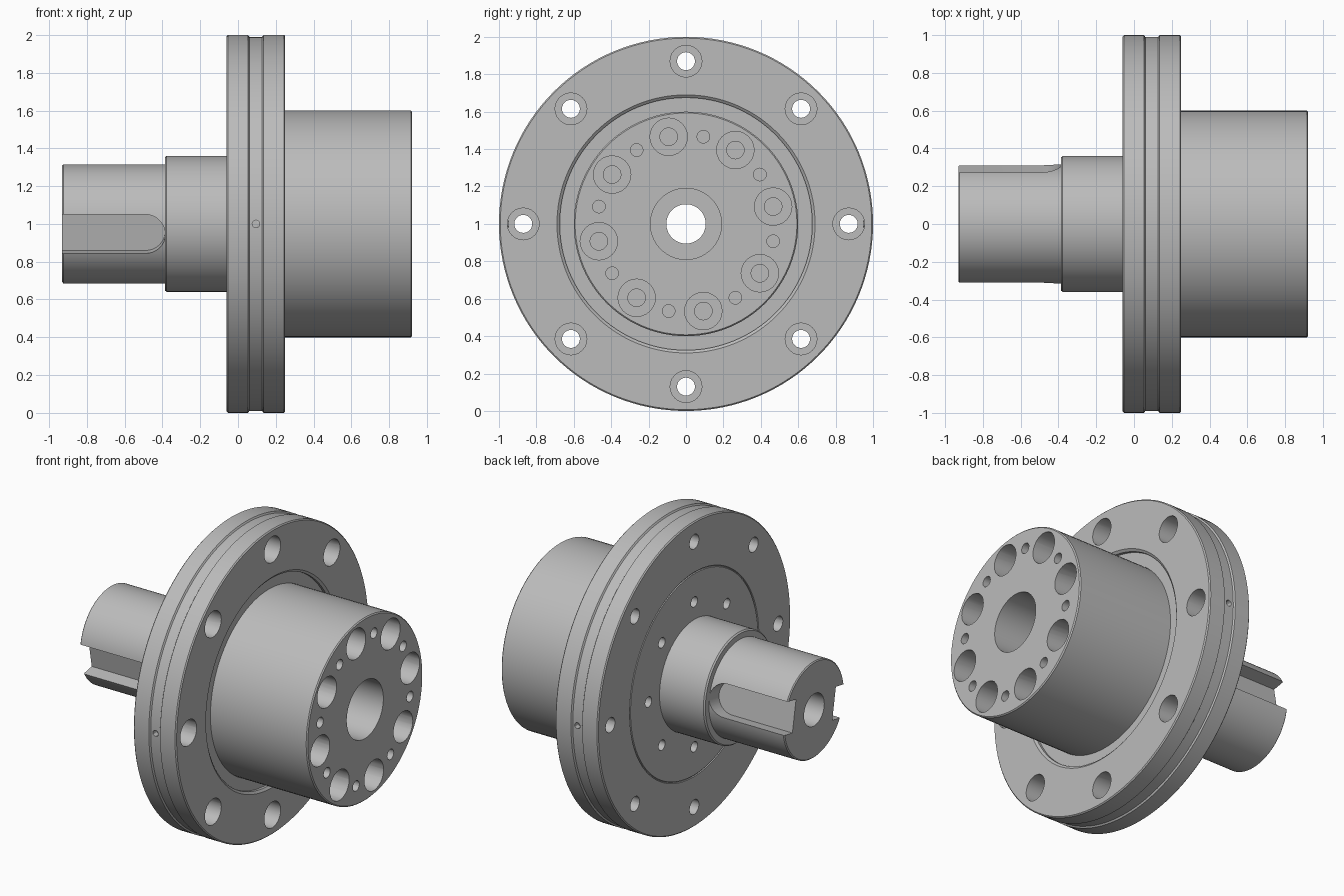
import bpy, bmesh, math
from mathutils import Matrix, Vector

if "Cube" in bpy.data.objects:
    bpy.data.objects.remove(bpy.data.objects["Cube"])

AXIS_Z = 1.0
steel = bpy.data.materials.new("grey steel")
steel.use_nodes = True
GREY = (0.5, 0.5, 0.5, 1)
steel.diffuse_color = GREY
steel.node_tree.nodes["Principled BSDF"].inputs["Base Color"].default_value = GREY


def make_object(name, bm):
    bmesh.ops.recalc_face_normals(bm, faces=bm.faces)
    mesh = bpy.data.meshes.new(name)
    bm.to_mesh(mesh)
    bm.free()
    obj = bpy.data.objects.new(name, mesh)
    bpy.context.collection.objects.link(obj)
    obj.location.z = AXIS_Z
    mesh.materials.append(steel)
    return obj


def lathe(name, profile, steps=96):
    """Turn a closed (x, radius) profile around the x axis."""
    bm = bmesh.new()
    rings = []
    for i in range(steps):
        a = math.tau * i / steps
        rings.append([bm.verts.new((x, r * math.cos(a), r * math.sin(a))) for x, r in profile])
    n = len(profile)
    for i in range(steps):
        here, there = rings[i], rings[(i + 1) % steps]
        for j in range(n):
            k = (j + 1) % n
            bm.faces.new((here[j], here[k], there[k], there[j]))
    return make_object(name, bm)


def polar(radius, angle):
    a = math.radians(angle)
    return radius * math.cos(a), radius * math.sin(a)


def drill(bm, x0, x1, radius, circle=0, angle=0, sides=20):
    """Add a cylinder along x at a polar position around the axis."""
    y, z = polar(circle, angle)
    place = Matrix.Translation(((x0 + x1) / 2, y, z)) @ Matrix.Rotation(math.pi / 2, 4, 'Y')
    bmesh.ops.create_cone(bm, cap_ends=True, segments=sides, radius1=radius,
                          radius2=radius, depth=x1 - x0, matrix=place)


def stepped_hole(bm, face, step, end, wide, narrow, circle, angle, sides=24):
    """Add one solid counterbored hole, sunk from a +x face."""
    y, z = polar(circle, angle)
    rings = []
    for x, r in ((face, wide), (step, wide), (step, narrow), (end, narrow)):
        rings.append([bm.verts.new((x, y + r * math.cos(math.tau * i / sides),
                                    z + r * math.sin(math.tau * i / sides)))
                      for i in range(sides)])
    for a, b in zip(rings, rings[1:]):
        for i in range(sides):
            k = (i + 1) % sides
            bm.faces.new((a[i], a[k], b[k], b[i]))
    bm.faces.new(rings[0])
    bm.faces.new(rings[-1])


def cut(obj, bm):
    """Subtract the solids in bm and bake the result."""
    cutter = make_object("cutter", bm)
    cutter.hide_render = True
    mod = obj.modifiers.new("cut", 'BOOLEAN')
    mod.object = cutter
    mod.solver = 'EXACT'
    bpy.context.view_layer.update()
    graph = bpy.context.evaluated_depsgraph_get()
    mesh = bpy.data.meshes.new_from_object(obj.evaluated_get(graph))
    obj.modifiers.clear()
    obj.data = mesh
    bpy.data.objects.remove(cutter)


BORE = 0.105
BACK, FACE = -0.06, 0.25

# Stepped shaft with a through bore
shaft = lathe("shaft", [
    (-0.93, BORE), (-0.93, 0.308), (-0.924, 0.315), (-0.387, 0.315),
    (-0.387, 0.352), (-0.378, 0.36), (BACK, 0.36), (BACK, BORE)])

# Two opposite keyways with rounded ends, turned slightly off level
keys = bmesh.new()
HALF, FLOOR, KEY_END = 0.105, 0.21, -0.385
outline = [(-1.0, -HALF)]
for i in range(17):
    a = -math.pi / 2 + math.pi * i / 16
    outline.append((KEY_END - HALF + HALF * math.cos(a), HALF * math.sin(a)))
outline.append((-1.0, HALF))
for turn in (10.3, 190.3):
    spin = Matrix.Rotation(math.radians(turn), 4, 'X')
    floor = keys.faces.new([keys.verts.new(spin @ Vector((x, FLOOR, w))) for x, w in outline])
    grown = bmesh.ops.extrude_face_region(keys, geom=[floor], use_keep_orig=True)
    tops = [v for v in grown["geom"] if isinstance(v, bmesh.types.BMVert)]
    bmesh.ops.translate(keys, verts=tops, vec=spin @ Vector((0, 0.14, 0)))
cut(shaft, keys)

# Flange disc: grooved rim, recess around the hub, fine ring on the back
flange = lathe("flange", [
    (BACK, BORE), (BACK, 0.66), (BACK + 0.006, 0.663), (BACK + 0.006, 0.667), (BACK, 0.67),
    (BACK, 0.993), (BACK + 0.007, 1), (0.053, 1), (0.06, 0.99), (0.128, 0.99),
    (0.135, 1), (FACE - 0.007, 1), (FACE, 0.993), (FACE, 0.69),
    (FACE - 0.012, 0.675), (FACE - 0.03, 0.675), (FACE - 0.03, BORE)], 128)

holes = bmesh.new()
for i in range(8):
    # Counterbored bolt holes and small blind holes on the back
    stepped_hole(holes, 0.3, 0.1, -0.1, 0.085, 0.048, 0.87, i * 45)
    drill(holes, -0.1, 0.06, 0.034, 0.475, i * 45, 16)
for side in (-1, 1):
    # Radial holes in the rim groove
    place = Matrix.Translation((0.095, side, 0)) @ Matrix.Rotation(math.pi / 2, 4, 'X')
    bmesh.ops.create_cone(holes, cap_ends=True, segments=12, radius1=0.02,
                          radius2=0.02, depth=0.1, matrix=place)
cut(flange, holes)

# Hub with a wide counterbore running into the through bore
hub = lathe("hub", [
    (FACE - 0.03, BORE), (FACE - 0.03, 0.6), (0.915, 0.6), (0.922, 0.593),
    (0.922, 0.19), (0.45, 0.19), (0.45, BORE)])

sockets = bmesh.new()
for i in range(8):
    # Screw sockets, with small pin holes between them
    stepped_hole(sockets, 1.0, 0.65, 0.3, 0.1, 0.047, 0.475, 11.25 + i * 45)
    drill(sockets, 0.75, 1.0, 0.034, 0.475, 33.75 + i * 45, 16)
cut(hub, sockets)

# Smooth round surfaces, keep machined edges sharp
for part in (shaft, flange, hub):
    bpy.ops.object.select_all(action='DESELECT')
    part.select_set(True)
    bpy.context.view_layer.objects.active = part
    bpy.ops.object.shade_smooth_by_angle(angle=math.radians(30))
